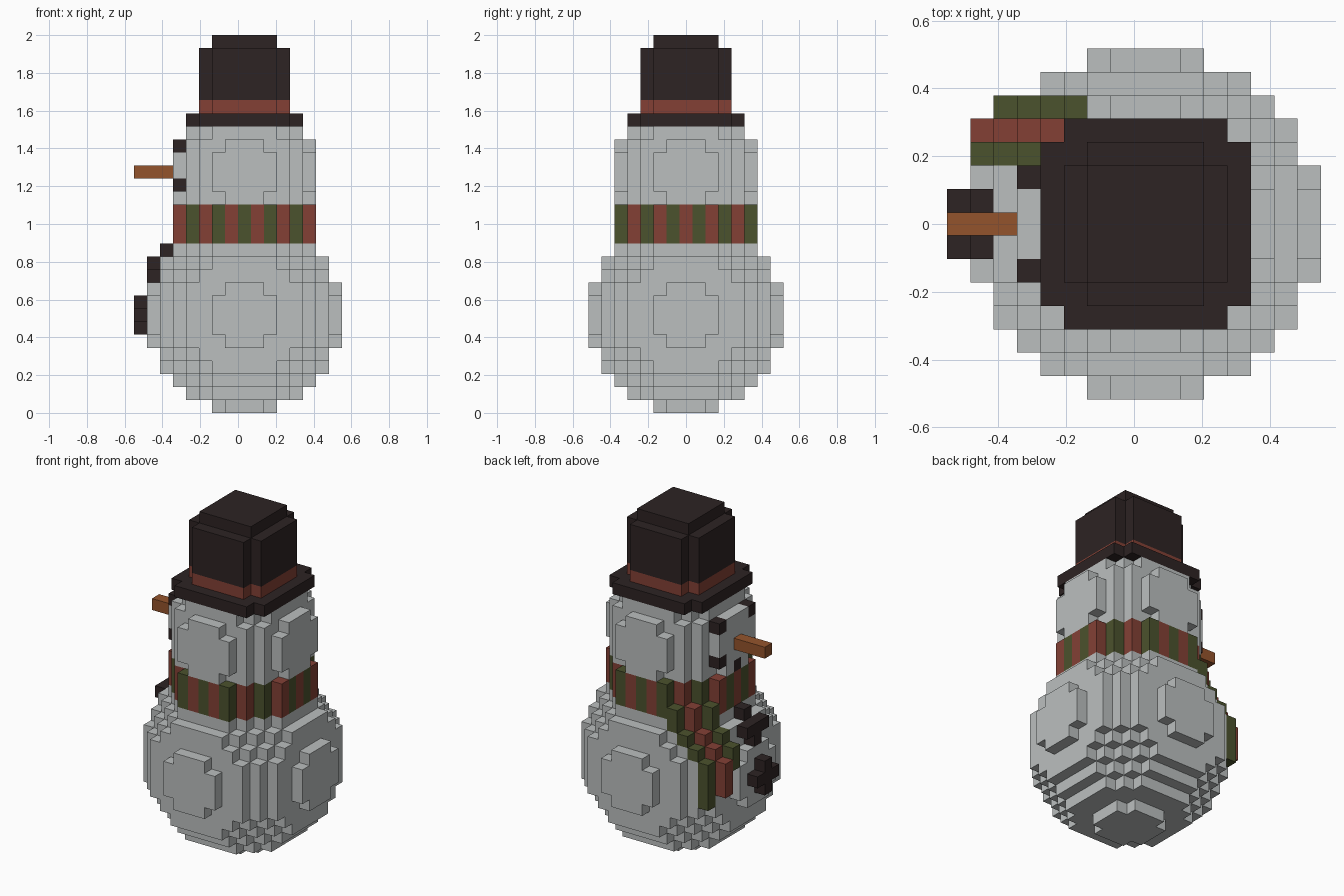
import bpy, bmesh
from mathutils import Vector
from itertools import product

cube = bpy.data.objects.get("Cube")
if cube:
    bpy.data.objects.remove(cube)

V = 2 / 29  # edge of one block; the figure is 29 blocks tall


def srgb(*rgb):
    return tuple((c / 255 / 12.92) if c < 11 else ((c / 255 + 0.055) / 1.055) ** 2.4
                 for c in rgb) + (1,)


def material(name, color):
    m = bpy.data.materials.new(name)
    m.use_nodes = True
    m.diffuse_color = color
    bsdf = m.node_tree.nodes["Principled BSDF"]
    bsdf.inputs["Base Color"].default_value = color
    bsdf.inputs["Roughness"].default_value = 0.9
    return m


MATS = {
    "snow": material("snow", srgb(187, 191, 191)),
    "coal": material("coal", srgb(45, 35, 35)),
    "red": material("red_wool", srgb(131, 64, 53)),
    "green": material("green_wool", srgb(75, 82, 45)),
    "orange": material("carrot_orange", srgb(148, 84, 44)),
}

blocks = {}  # (i, j, k) -> (part name, colour name); later parts replace earlier ones


def fill(part, color, cells):
    for c in cells:
        blocks[c] = (part, color(c) if callable(color) else color)


def ball(radius, center_k):
    r = range(-radius, radius + 1)
    return [(i, j, k + center_k) for i, j, k in product(r, r, r)
            if i * i + j * j + k * k <= (radius + 0.5) ** 2]


def slab(half, k0, k1, cut_corners=True):
    r = range(-half, half + 1)
    return [(i, j, k) for i, j, k in product(r, r, range(k0, k1 + 1))
            if not (cut_corners and abs(i) == half and abs(j) == half)]


def column(i, j, k0, k1):
    return [(i, j, k) for k in range(k0, k1 + 1)]


# Snow balls
fill("body", "snow", ball(7, 7))
fill("head", "snow", [c for c in ball(5, 18) if 16 <= c[2] <= 21])


# Scarf ring with upright stripes alternating around it
def stripe(c):
    i, j, _ = c
    is_red = i % 2 == 1 if abs(j) > 2 else j % 2 == 0
    return "red" if is_red else "green"


fill("scarf", stripe, [c for c in slab(5, 13, 15) if c[0] ** 2 + c[1] ** 2 <= 30])

# Scarf tail: three strands stepping down over the body
for j, first, color, drops in (
        (5, -3, "green", [(12, 13), (11, 11), (10, 10), (6, 9)]),
        (4, -4, "red", [(12, 13), (11, 11), (10, 10), (7, 9)]),
        (3, -5, "green", [(12, 13), (11, 11), (9, 10)])):
    for step, (low, high) in enumerate(drops):
        fill("scarf_tail", color, column(first - step, j, low, high))

# Hat
fill("hat_brim", "coal", slab(4, 22, 22))
fill("hat_band", "red", slab(3, 23, 23))
fill("hat_crown", "coal", slab(3, 24, 27) + slab(2, 28, 28, False))

# Face
fill("eyes", "coal", [(-5, s, 20) for s in (-2, 2)])
fill("mouth", "coal", [(-5, -2, 17), (-5, 0, 16), (-5, 2, 17)])
fill("carrot_nose", "orange", [(i, 0, 18) for i in (-8, -7, -6)])

# Cross-shaped buttons
fill("lower_button", "coal", column(-8, 0, 6, 8) + [(-8, -1, 7), (-8, 1, 7)])
fill("upper_button", "coal",
     column(-7, 0, 10, 11) + [(-7, -1, 11), (-7, 1, 11), (-6, 0, 12)])


# Mesh every part from the outward faces of its blocks
def build(part):
    cells = {c: col for c, (p, col) in blocks.items() if p == part}
    slots = sorted(set(cells.values()))
    bm = bmesh.new()
    verts = {}

    def vert(p):
        key = tuple(round(x * 2) for x in p)
        if key not in verts:
            verts[key] = bm.verts.new(((p.x + 0.5) * V, p.y * V, (p.z + 0.5) * V))
        return verts[key]

    for c, col in cells.items():
        for axis, sign in product(range(3), (-1, 1)):
            n = Vector((0, 0, 0))
            n[axis] = sign
            if tuple(int(a + b) for a, b in zip(c, n)) in blocks:
                continue
            u = Vector((0, 0, 0))
            u[(axis + 1) % 3] = 0.5
            w = n.cross(u)
            mid = Vector(c) + n / 2
            f = bm.faces.new([vert(mid + q) for q in (-u - w, u - w, u + w, w - u)])
            f.material_index = slots.index(col)

    mesh = bpy.data.meshes.new(part)
    bm.to_mesh(mesh)
    bm.free()
    for s in slots:
        mesh.materials.append(MATS[s])
    bpy.context.collection.objects.link(bpy.data.objects.new(part, mesh))


for part in dict.fromkeys(p for p, _ in blocks.values()):
    build(part)
